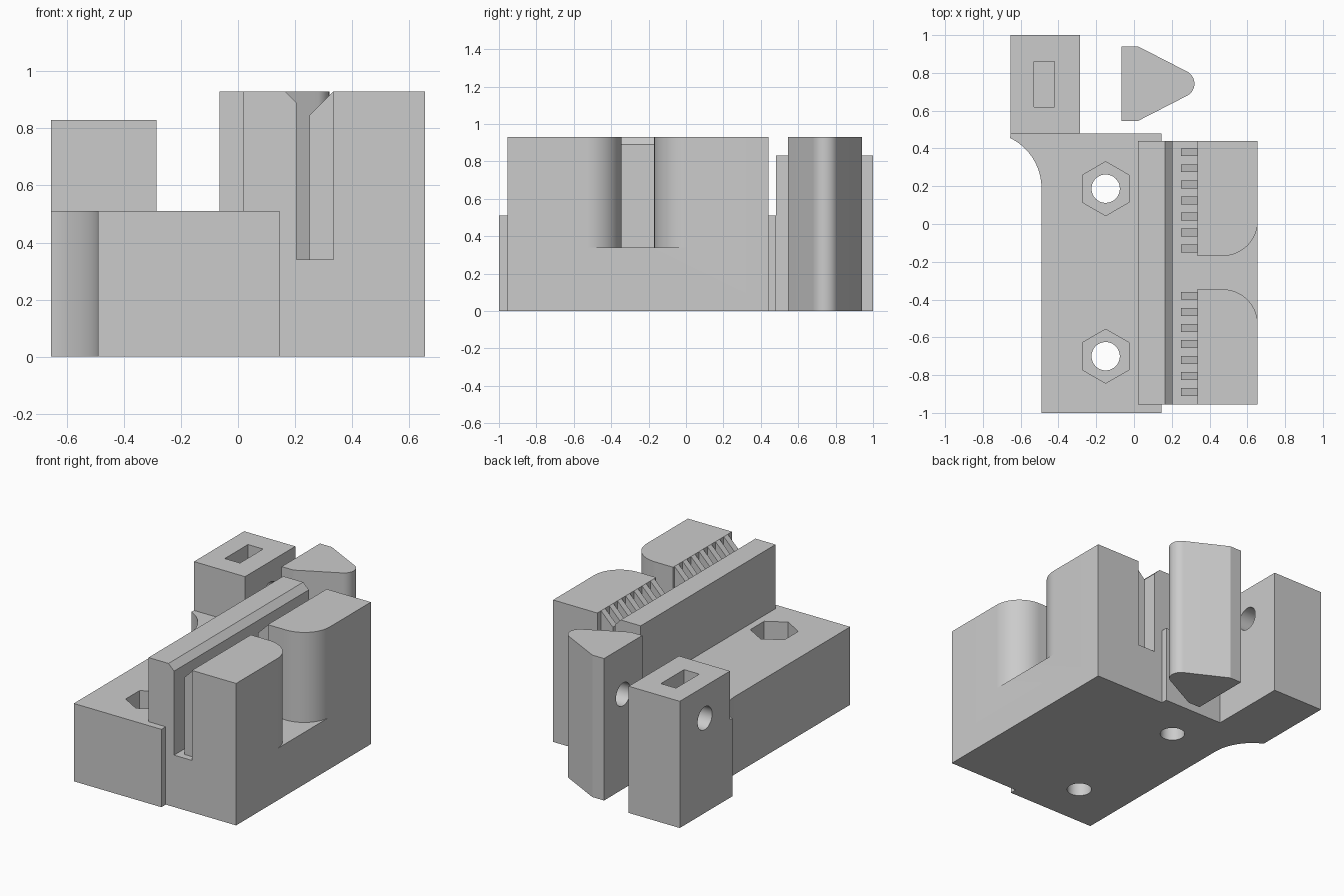
import bpy, bmesh
from math import sin, cos, pi, radians

cube = bpy.data.objects.get("Cube")
if cube:
    bpy.data.objects.remove(cube)

grey = bpy.data.materials.new("plain grey")
grey.use_nodes = True
GREY = (0.6, 0.6, 0.6, 1)
grey.diffuse_color = GREY
grey.node_tree.nodes["Principled BSDF"].inputs["Base Color"].default_value = GREY


def prism(name, pts, lo, hi, axis="z"):
    """Extrude a 2D outline along x, y or z."""
    place = {"z": lambda a, b, h: (a, b, h),
             "y": lambda a, b, h: (a, h, b),
             "x": lambda a, b, h: (h, a, b)}[axis]
    bm = bmesh.new()
    face = bm.faces.new([bm.verts.new(place(a, b, lo)) for a, b in pts])
    new = bmesh.ops.extrude_face_region(bm, geom=[face])["geom"]
    shift = place(0, 0, hi - lo)
    bmesh.ops.translate(bm, vec=shift, verts=[v for v in new if isinstance(v, bmesh.types.BMVert)])
    bmesh.ops.recalc_face_normals(bm, faces=bm.faces)
    mesh = bpy.data.meshes.new(name)
    bm.to_mesh(mesh)
    bm.free()
    mesh.materials.append(grey)
    ob = bpy.data.objects.new(name, mesh)
    bpy.context.collection.objects.link(ob)
    return ob


def arc(cx, cy, rx, ry, start, end, n=20):
    angles = [radians(start + (end - start) * i / n) for i in range(n + 1)]
    return [(cx + rx * cos(t), cy + ry * sin(t)) for t in angles]


def circle(cx, cy, r, n=48):
    return arc(cx, cy, r, r, 0, 360 - 360 / n, n - 1)


def rect(x0, x1, y0, y1):
    return [(x0, y0), (x1, y0), (x1, y1), (x0, y1)]


def combine(target, tool, operation="DIFFERENCE"):
    """Apply a boolean and discard the tool."""
    tool.hide_render = True
    mod = target.modifiers.new("combine", "BOOLEAN")
    mod.object, mod.operation, mod.solver = tool, operation, "EXACT"
    bpy.context.view_layer.objects.active = target
    bpy.ops.object.modifier_apply(modifier=mod.name)
    bpy.data.objects.remove(tool)


def smooth(ob):
    bpy.ops.object.select_all(action="DESELECT")
    ob.select_set(True)
    bpy.context.view_layer.objects.active = ob
    bpy.ops.object.shade_smooth_by_angle(angle=radians(25))


# Low base with a curved shoulder leading to the rear block
shoulder = arc(-0.785, 0.19, 0.295, 0.295, 0, 63.9)
body = prism("clamp_body", [(-0.49, -1), (0.145, -1), (0.145, 0.48), (-0.655, 0.48)]
             + shoulder[::-1], 0, 0.51)

# Tall rear block and slotted wall
combine(body, prism("rear_block", rect(-0.655, -0.285, 0.48, 1), 0, 0.83), "UNION")
wall = [(0.02, 0), (0.655, 0), (0.655, 0.93), (0.335, 0.93), (0.335, 0.34),
        (0.205, 0.34), (0.205, 0.89), (0.165, 0.93), (0.02, 0.93)]
combine(body, prism("slotted_wall", wall, -0.955, 0.44, "y"), "UNION")

# Flared notch through the outer wall
notch = ([(0.28, -0.345)] + arc(0.465, -0.53, 0.19, 0.185, 90, 0) + [(0.8, -0.53), (0.8, 0.015)]
         + arc(0.465, 0.015, 0.19, 0.185, 0, -90) + [(0.28, -0.17)])
combine(body, prism("notch_cutter", notch, 0.34, 1.2))

# Bolt holes with hexagonal nut recesses
for y in (0.187, -0.7):
    combine(body, prism("bolt_cutter", circle(-0.15, y, 0.075), -0.2, 0.7))
    hexagon = arc(-0.15, y, 0.143, 0.143, 30, 330, 5)
    combine(body, prism("hex_cutter", hexagon, 0.25, 0.7))

# Rear block: nut pocket and cross hole
combine(body, prism("pocket_cutter", rect(-0.53, -0.42, 0.62, 0.86), 0.49, 1))
combine(body, prism("cross_hole_cutter", circle(0.74, 0.62, 0.075), -0.8, -0.2, "x"))
smooth(body)

# Two rows of gripping teeth with sloped tops
tooth = [(0.25, 0.34), (0.335, 0.34), (0.335, 0.93), (0.25, 0.845)]
for row, start in (("rear", 0.38), ("front", -0.38)):
    for i in range(7):
        y = start - 0.085 * i
        prism(f"{row}_tooth_{i + 1}", tooth, y - 0.021, y + 0.021, "y")

# Separate wedge with rounded nose and blind screw hole
nose = arc(0.248, 0.743, 0.072, 0.072, -63.4, 63.4)
wedge = prism("wedge", [(-0.065, 0.545), (0.02, 0.545)] + nose
              + [(0.02, 0.941), (-0.065, 0.941)], 0, 0.93)
combine(wedge, prism("wedge_hole_cutter", circle(0.743, 0.62, 0.075), -0.3, 0.17, "x"))
smooth(wedge)
